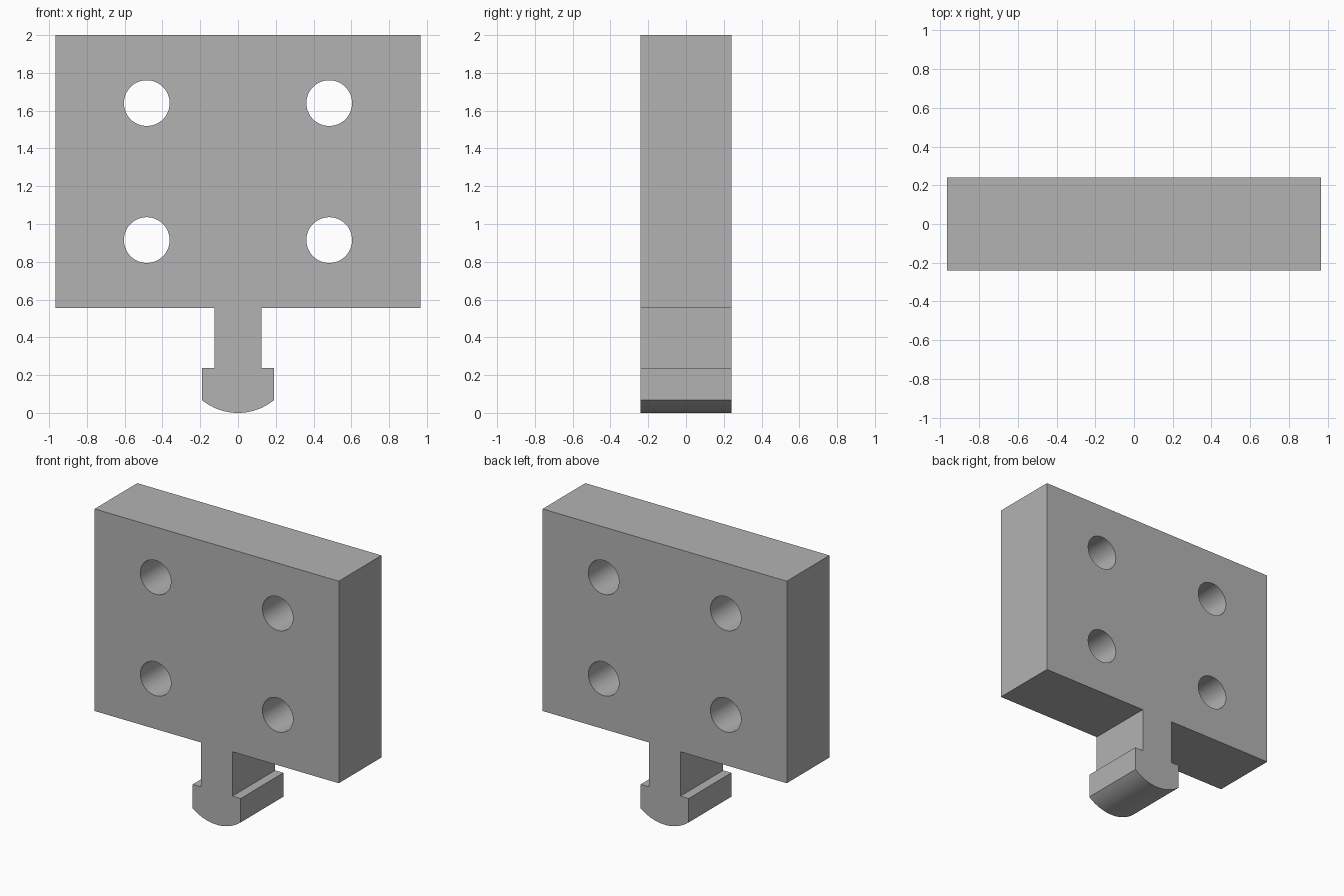
import bpy, bmesh, math
from mathutils import Matrix

cube = bpy.data.objects.get("Cube")
if cube:
    bpy.data.objects.remove(cube, do_unlink=True)

HALF_DEPTH = 0.241
PLATE_HALF, PLATE_BOTTOM = 0.966, 0.555
NECK_HALF = 0.125
FOOT_HALF, FOOT_TOP, ARC_START = 0.19, 0.238, 0.067
HOLE_X, HOLE_RADIUS = 0.483, 0.121
HOLE_HEIGHTS = (0.915, 1.64)

grey = bpy.data.materials.new("Light Grey")
grey.use_nodes = True
colour = (0.45, 0.45, 0.45, 1)
grey.diffuse_color = colour
grey.node_tree.nodes["Principled BSDF"].inputs["Base Color"].default_value = colour


def object_from(bm, name):
    bmesh.ops.recalc_face_normals(bm, faces=bm.faces[:])
    mesh = bpy.data.meshes.new(name)
    bm.to_mesh(mesh)
    bm.free()
    mesh.materials.append(grey)
    obj = bpy.data.objects.new(name, mesh)
    bpy.context.collection.objects.link(obj)
    return obj


# Half outline: plate, neck, foot shoulder, then the rounded underside
half = [(PLATE_HALF, 2), (PLATE_HALF, PLATE_BOTTOM), (NECK_HALF, PLATE_BOTTOM),
        (NECK_HALF, FOOT_TOP), (FOOT_HALF, FOOT_TOP)]
radius = (FOOT_HALF ** 2 + ARC_START ** 2) / (2 * ARC_START)
sweep = math.asin(FOOT_HALF / radius)
STEPS = 12
for i in range(STEPS):
    a = sweep * (1 - i / STEPS)
    half.append((radius * math.sin(a), radius * (1 - math.cos(a))))
outline = half + [(0, 0)] + [(-x, z) for x, z in reversed(half)]

# Extrude the outline through the thickness
bm = bmesh.new()
face = bm.faces.new([bm.verts.new((x, -HALF_DEPTH, z)) for x, z in outline])
extruded = bmesh.ops.extrude_face_region(bm, geom=[face], use_keep_orig=True)
moved = [v for v in extruded["geom"] if isinstance(v, bmesh.types.BMVert)]
bmesh.ops.translate(bm, verts=moved, vec=(0, 2 * HALF_DEPTH, 0))
plate = object_from(bm, "mounting_plate")

# Four through holes
bm = bmesh.new()
for x in (-HOLE_X, HOLE_X):
    for z in HOLE_HEIGHTS:
        bmesh.ops.create_cone(
            bm, cap_ends=True, segments=64, radius1=HOLE_RADIUS,
            radius2=HOLE_RADIUS, depth=4 * HALF_DEPTH,
            matrix=Matrix.Translation((x, 0, z)) @ Matrix.Rotation(math.pi / 2, 4, "X"))
cutter = object_from(bm, "hole_cutter")
cutter.hide_render = True

bpy.ops.object.select_all(action="DESELECT")
plate.select_set(True)
bpy.context.view_layer.objects.active = plate
cut = plate.modifiers.new("Holes", "BOOLEAN")
cut.operation = "DIFFERENCE"
cut.solver = "EXACT"
cut.object = cutter
bpy.ops.object.modifier_apply(modifier=cut.name)
bpy.data.objects.remove(cutter, do_unlink=True)

# Smooth the holes and the rounded foot, keep edges crisp
bpy.ops.object.shade_smooth_by_angle(angle=math.radians(30))
